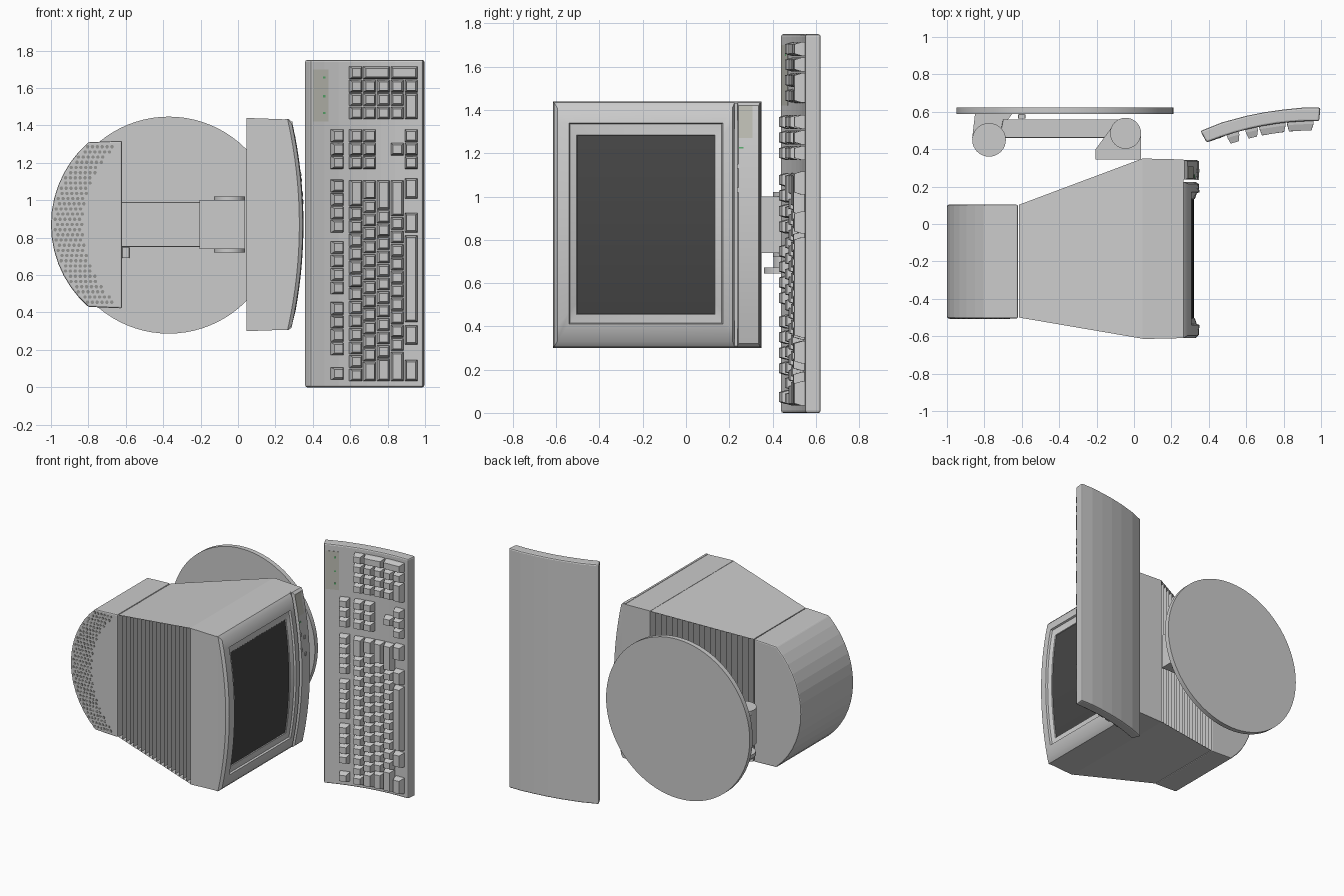
import bpy, bmesh, math
from math import sin, cos, pi

if "Cube" in bpy.data.objects:
    bpy.data.objects.remove(bpy.data.objects["Cube"])

def material(name, c):
    m = bpy.data.materials.new(name)
    m.diffuse_color = (*c, 1)
    m.use_nodes = True
    m.node_tree.nodes["Principled BSDF"].inputs["Base Color"].default_value = m.diffuse_color
    return m

DARK = material("screen_dark", (0.06, 0.06, 0.06))
VENT = material("vent_grey", (0.3, 0.3, 0.29))
PANEL = material("panel_grey", (0.5, 0.5, 0.45))
GREEN = material("light_green", (0.1, 0.4, 0.15))
ZC = 0.87  # monitor centre height

def finish(name, bm, mat=None, bevel=0, smooth=False):
    bmesh.ops.recalc_face_normals(bm, faces=bm.faces[:])
    me = bpy.data.meshes.new(name)
    bm.to_mesh(me)
    bm.free()
    ob = bpy.data.objects.new(name, me)
    bpy.context.collection.objects.link(ob)
    if mat:
        me.materials.append(mat)
    if bevel:
        b = ob.modifiers.new("bevel", 'BEVEL')
        b.width, b.segments, b.limit_method = bevel, 2, 'ANGLE'
        b.angle_limit = math.radians(35)
    if smooth:
        bpy.ops.object.select_all(action='DESELECT')
        ob.select_set(True)
        bpy.context.view_layer.objects.active = ob
        bpy.ops.object.shade_smooth_by_angle(angle=math.radians(30))
    return ob

def loft(bm, rings, cap0=True, cap1=True):
    vs = [[bm.verts.new(p) for p in r] for r in rings]
    n = len(vs[0])
    for a, b in zip(vs, vs[1:]):
        for i in range(n):
            j = (i + 1) % n
            bm.faces.new((a[i], a[j], b[j], b[i]))
    if cap0:
        bm.faces.new(vs[0])
    if cap1:
        bm.faces.new(vs[-1])
    return vs

def prism_z(name, outline, z0, z1, **kw):
    bm = bmesh.new()
    loft(bm, [[(x, y, z) for x, y in outline] for z in (z0, z1)])
    return finish(name, bm, **kw)

def prism_y(name, outline, y0, y1, **kw):
    bm = bmesh.new()
    loft(bm, [[(x, y, z) for x, z in outline] for y in (y0, y1)])
    return finish(name, bm, **kw)

def circle(cx, cy, r, n=32):
    return [(cx + r * cos(2 * pi * i / n), cy + r * sin(2 * pi * i / n)) for i in range(n)]

def rect(x, y0, y1, z0, z1):
    return [(x, y0, z0), (x, y0, z1), (x, y1, z1), (x, y1, z0)]

# Base disc and tilting arm
prism_y("base_disc", circle(-0.37, 0.867, 0.58, 80), 0.587, 0.622, smooth=True)
prism_z("arm_foot", [(-0.865, 0.46), (-0.69, 0.46), (-0.68, 0.55), (-0.65, 0.59), (-0.85, 0.59)], 0.77, 0.97)
prism_z("rear_pivot", circle(-0.775, 0.45, 0.09), 0.74, 1.0, smooth=True)
prism_z("knob_shaft", circle(-0.775, 0.45, 0.045), 0.67, 0.74, smooth=True)
prism_z("pivot_knob", circle(-0.775, 0.44, 0.08), 0.645, 0.672, smooth=True)
prism_z("arm", [(-0.72, 0.46), (-0.02, 0.46), (-0.02, 0.56), (-0.70, 0.56)], 0.75, 0.99, bevel=0.005)
prism_z("front_pivot", circle(-0.045, 0.485, 0.083), 0.72, 1.02, smooth=True)
prism_z("arm_bracket", [(-0.205, 0.345), (0.037, 0.345), (0.037, 0.49), (-0.11, 0.53), (-0.205, 0.40)], 0.74, 1.0)
prism_z("lever", [(-0.62, 0.563), (-0.58, 0.563), (-0.58, 0.587), (-0.62, 0.587)], 0.69, 0.75, bevel=0.005)

# Rear housing with curved back
R, CX, A = 0.584, -0.416, math.asin(0.44 / 0.584)
arc = [(CX - R * cos(a), ZC + R * sin(a)) for a in [A - 2 * A * i / 14 for i in range(15)]]
prism_y("rear_housing", [(-0.62, 1.318)] + arc + [(-0.62, 0.422)], -0.505, 0.103, bevel=0.008)

# Perforated vent band following the curved back
bm = bmesh.new()
for row in range(31):
    z = 0.455 + row * 0.0277
    x0 = CX - math.sqrt(R * R - (z - ZC) ** 2)
    for k in range(6):
        x = x0 + 0.022 + 0.026 * k + 0.013 * (row % 2)
        if x < -0.635:
            loft(bm, [[(px, y, pz) for px, pz in circle(x, z, 0.010, 6)] for y in (-0.507, -0.503)])
finish("vent_holes", bm, mat=VENT)

# Tapered middle: two thin side panels and a stack of open cooling fins
def section(t):
    lerp = lambda a, b: a + (b - a) * t
    return rect(lerp(-0.615, 0.045), lerp(-0.5, -0.613), lerp(0.103, 0.35),
                lerp(0.425, 0.302), lerp(1.315, 1.438))

bm = bmesh.new()
a, b = [[bm.verts.new(p) for p in section(t)] for t in (0, 1)]
bm.faces.new((a[1], a[2], b[2], b[1]))
bm.faces.new((a[0], b[0], b[3], a[3]))
finish("side_panels", bm)
bm = bmesh.new()
FINS = 19
for i in range(FINS + 1):
    bm.faces.new([bm.verts.new(p) for p in section(i / FINS)])
finish("cooling_fins", bm)

# Front shell
bm = bmesh.new()
loft(bm, [rect(0.045, -0.615, 0.35, 0.30, 1.44), rect(0.265, -0.61, 0.345, 0.308, 1.432)])
finish("front_shell", bm)

# Curved front: bezel, screen and control strip
def fx(z):
    return 0.35 - 0.06 * ((z - ZC) / 0.55) ** 2

N = 16
def ring(y0, y1, z0, z1, off, flat=None):
    zs = [z0 + (z1 - z0) * i / N for i in range(N + 1)]
    px = lambda z: fx(z) + off if flat is None else flat
    return [(px(z), y0, z) for z in zs] + [(px(z), y1, z) for z in reversed(zs)]

def curved_cap(bm, vs):
    for i in range(N):
        bm.faces.new((vs[i], vs[i + 1], vs[2 * N - i], vs[2 * N + 1 - i]))

bm = bmesh.new()
loft(bm, [ring(-0.61, 0.225, 0.305, 1.435, 0, 0.25), ring(-0.61, 0.225, 0.305, 1.435, -0.022),
          ring(-0.595, 0.215, 0.33, 1.41, -0.004), ring(-0.54, 0.17, 0.41, 1.34, 0),
          ring(-0.535, 0.165, 0.415, 1.335, -0.014), ring(-0.505, 0.135, 0.455, 1.285, -0.024),
          ring(-0.50, 0.13, 0.46, 1.28, -0.034)], cap1=False)
finish("screen_bezel", bm, smooth=True)
bm = bmesh.new()
curved_cap(bm, [bm.verts.new(p) for p in ring(-0.503, 0.133, 0.457, 1.283, -0.03)])
finish("screen", bm, mat=DARK, smooth=True)
bm = bmesh.new()
vs = loft(bm, [ring(0.237, 0.342, 0.305, 1.435, 0, 0.25), ring(0.237, 0.342, 0.305, 1.435, -0.016),
               ring(0.243, 0.336, 0.32, 1.42, -0.003)], cap1=False)
curved_cap(bm, vs[-1])
finish("control_strip", bm, smooth=True)

def strip_part(name, y, z, w, h, t, mat=None):
    bm = bmesh.new()
    lo = [(fx(pz) - 0.01, py, pz) for _, py, pz in rect(0, y - w / 2, y + w / 2, z - h / 2, z + h / 2)]
    loft(bm, [lo, [(p[0] + 0.007 + t, p[1], p[2]) for p in lo]])
    finish(name, bm, mat=mat)

strip_part("badge_plate", 0.275, 1.345, 0.066, 0.15, 0.003, PANEL)
strip_part("power_light", 0.255, 1.225, 0.02, 0.008, 0.003, GREEN)
for i, (y, z) in enumerate([(0.245, 1.14), (0.285, 1.11), (0.245, 1.03), (0.285, 0.99)]):
    strip_part(f"control_button_{i + 1}", y, z, 0.018, 0.022, 0.006)

# Keyboard case with a curved cross-section
def key_y(x):
    t = x - 0.385
    return 0.435 + 0.4 * t - 0.347 * t * t

xs = [0.388 + 0.602 * i / 8 for i in range(9)]
under = [(0.997, 0.622), (0.9, 0.622), (0.8, 0.612), (0.7, 0.598), (0.6, 0.578), (0.47, 0.543), (0.355, 0.497)]
prism_z("keyboard_case", [(x, key_y(x)) for x in xs] + under, 0, 1.75, bevel=0.01)

# Keys: tapered caps tilted along the curved case
def key(bm, x, z0, z1, w=0.068):
    slope = 0.4 - 0.694 * (x - 0.385)
    k = math.hypot(1, slope)
    tx, ty, nx, ny = 1 / k, slope / k, slope / k, -1 / k
    def quad(h, inset, shift=0):
        out = []
        for s, z in ((-1, z0 + 0.003), (-1, z1 - 0.003), (1, z1 - 0.003), (1, z0 + 0.003)):
            d = s * (w / 2 - inset) + shift
            zz = z + (inset if z < (z0 + z1) / 2 else -inset)
            out.append((x + tx * d + nx * h, key_y(x) + ty * d + ny * h, zz))
        return out
    loft(bm, [quad(-0.008, 0), quad(0.016, 0.001), quad(0.05, 0.011, -0.003)])

ROWS = [0.627, 0.701, 0.776, 0.851, 0.927]
U, Z0 = 0.072, 0.03

def key_block(name, items):
    bm = bmesh.new()
    for it in items:
        key(bm, *it)
    finish(name, bm)

def run(x, z, widths):
    out = []
    for wd in widths:
        out.append((x, z, z + wd * U))
        z += wd * U
    return out

key_block("function_keys", run(0.527, 0.037, [1]) + run(0.527, 0.17, [1] * 4)
          + run(0.527, 0.495, [1] * 4) + run(0.527, 0.825, [1] * 4) + run(0.527, 1.165, [1] * 3))
key_block("letter_keys", run(ROWS[0], Z0, [1] * 13 + [2]) + run(ROWS[1], Z0, [1.5] + [1] * 12 + [1.5])
          + run(ROWS[2], Z0, [1.75] + [1] * 11 + [2.25]) + run(ROWS[3], Z0, [2.25] + [1] * 10 + [2.75]))
key_block("bottom_row_keys", [(ROWS[4], a, b) for a, b in
          ((0.03, 0.15), (0.225, 0.335), (0.345, 0.815), (0.825, 0.935), (1.005, 1.12))])
key_block("navigation_keys", run(ROWS[0], 1.165, [1] * 3) + run(ROWS[1], 1.165, [1] * 3))
key_block("arrow_keys", run(ROWS[3], 1.165 + U, [1]) + run(ROWS[4], 1.165, [1] * 3))
pad = run(ROWS[0], 1.43, [1] * 4) + run(ROWS[4], 1.43, [2, 1])
for r in ROWS[1:4]:
    pad += run(r, 1.43, [1] * 3)
zc = 1.43 + 3 * U
pad += [((ROWS[1] + ROWS[2]) / 2, zc, zc + U, 0.142), ((ROWS[3] + ROWS[4]) / 2, zc, zc + U, 0.142)]
key_block("number_pad_keys", pad)

# Indicator panel and lights on the keyboard
def plate(name, x0, x1, z0, z1, h, mat):
    prism_z(name, [(x0, key_y(x0) - h), (x1, key_y(x1) - h), (x1, key_y(x1) + 0.01), (x0, key_y(x0) + 0.01)],
            z0, z1, mat=mat)

plate("indicator_panel", 0.40, 0.485, 1.42, 1.70, 0.002, PANEL)
for i, z in enumerate((1.46, 1.55, 1.65)):
    plate(f"indicator_light_{i + 1}", 0.455, 0.467, z, z + 0.012, 0.004, GREEN)
